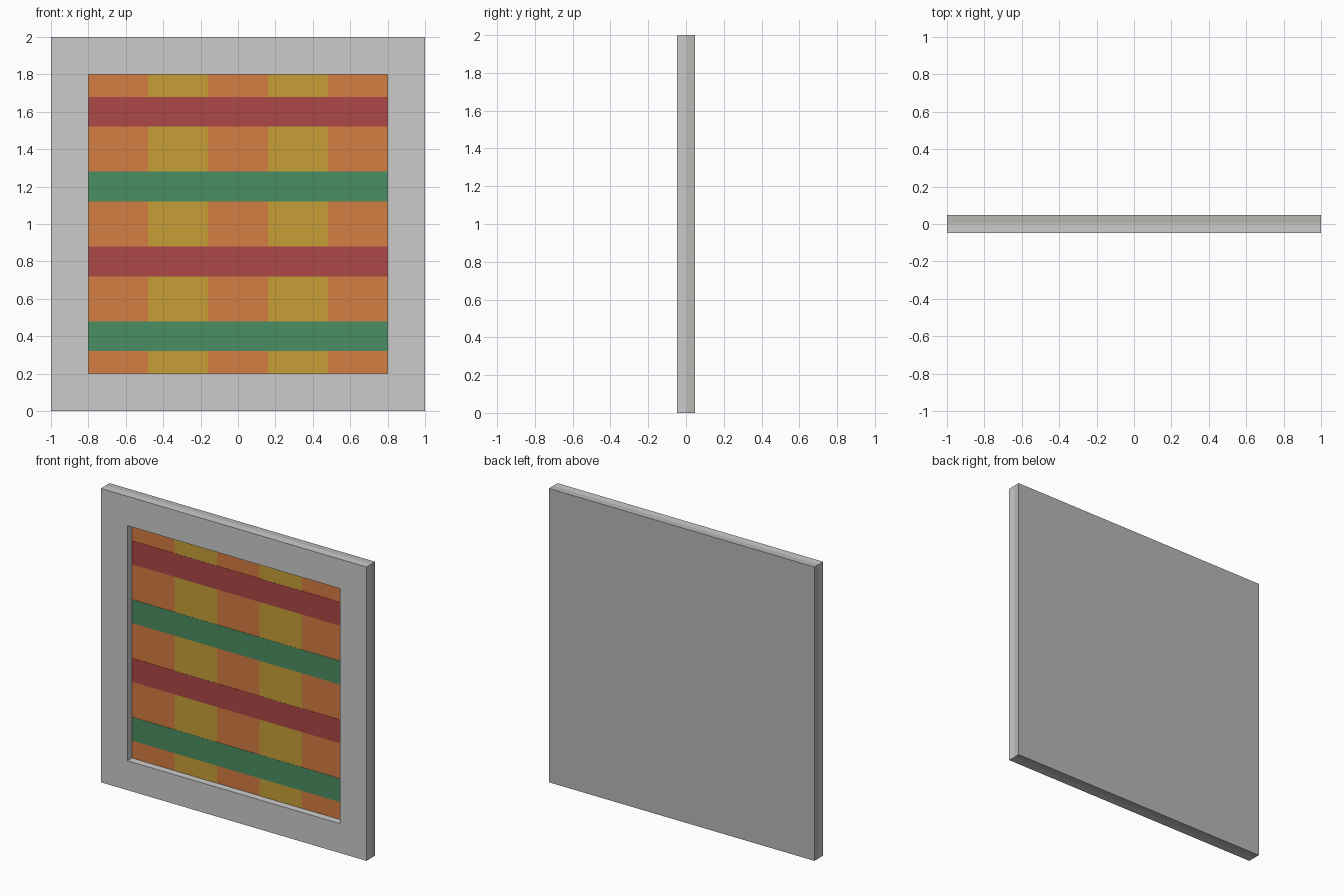
import bpy
import bmesh

if "Cube" in bpy.data.objects:
    bpy.data.objects.remove(bpy.data.objects["Cube"])


def material(name, rgb):
    m = bpy.data.materials.new(name)
    m.diffuse_color = (*rgb, 1)
    m.use_nodes = True
    m.node_tree.nodes["Principled BSDF"].inputs["Base Color"].default_value = m.diffuse_color
    return m


def finish(name, bm, mat=None):
    bmesh.ops.recalc_face_normals(bm, faces=bm.faces)
    me = bpy.data.meshes.new(name)
    bm.to_mesh(me)
    bm.free()
    ob = bpy.data.objects.new(name, me)
    bpy.context.collection.objects.link(ob)
    if mat:
        me.materials.append(mat)
    return ob


def box(name, x0, x1, y0, y1, z0, z1, mat=None):
    bm = bmesh.new()
    bmesh.ops.create_cube(bm, size=1)
    for v in bm.verts:
        v.co.x = x1 if v.co.x > 0 else x0
        v.co.y = y1 if v.co.y > 0 else y0
        v.co.z = z1 if v.co.z > 0 else z0
    return finish(name, bm, mat)


orange = material("orange", (0.66, 0.205, 0.053))
yellow = material("yellow", (0.57, 0.346, 0.037))
red = material("red", (0.418, 0.063, 0.063))
green = material("green", (0.067, 0.267, 0.122))
dark = material("dark_grey", (0.48, 0.48, 0.46))

D = 0.047  # half depth

# Square frame ring, swept around its opening
bm = bmesh.new()
rings = []
for half, y in ((1, -D), (0.8, -D), (0.8, 0.004), (1, 0.004)):
    rings.append([bm.verts.new((sx * half, y, 1 + sz * half))
                  for sx, sz in ((-1, -1), (1, -1), (1, 1), (-1, 1))])
for i in range(4):
    a, b = rings[i], rings[(i + 1) % 4]
    for j in range(4):
        k = (j + 1) % 4
        bm.faces.new((a[j], a[k], b[k], b[j]))
finish("frame", bm)

# Solid backing board
box("backing_board", -1, 1, 0.004, D, 0, 2, dark)

# Orange field set in the opening
box("orange_field", -0.8, 0.8, 0.002, 0.004, 0.2, 1.8, orange)

# Upright yellow bands
for i, x in enumerate((-0.32, 0.32)):
    box(f"yellow_band_{i + 1}", x - 0.16, x + 0.16, 0.001, 0.002, 0.2, 1.8, yellow)

# Level stripes, alternating green and red from the bottom
for i in range(4):
    z = 0.4 + 0.4 * i
    box(f"level_stripe_{i + 1}", -0.8, 0.8, 0.0, 0.002, z - 0.08, z + 0.08,
        red if i % 2 else green)
